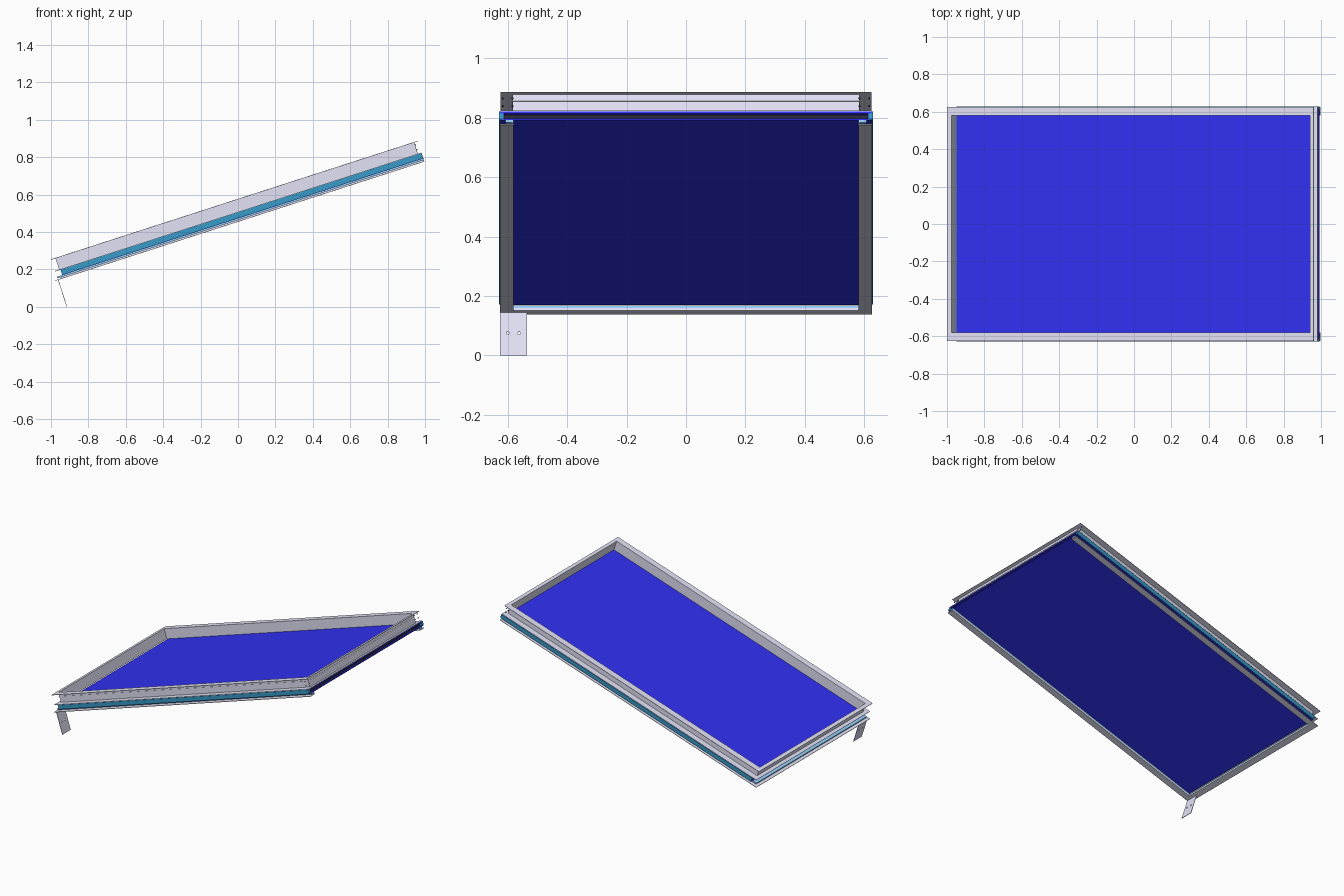
import bpy, bmesh, math
from mathutils import Matrix, Vector

if "Cube" in bpy.data.objects:
    bpy.data.objects.remove(bpy.data.objects["Cube"])

# Everything is laid out in a flat frame (u along length, y across, w normal), then tilted
TILT = Matrix.Rotation(-math.radians(17.9), 4, 'Y')


def material(name, rgb):
    m = bpy.data.materials.new(name)
    m.diffuse_color = (*rgb, 1)
    m.use_nodes = True
    m.node_tree.nodes["Principled BSDF"].inputs["Base Color"].default_value = m.diffuse_color
    return m


METAL = material("pale_metal", (0.76, 0.76, 0.92))
BLUE = material("cell_blue", (0.03, 0.03, 0.9))
TEAL = material("edge_teal", (0.04, 0.32, 0.58))
SKY = material("seal_light_blue", (0.3, 0.62, 0.95))
DARK = material("dark_core", (0.02, 0.02, 0.04))


def finish(name, bm, mat):
    bmesh.ops.recalc_face_normals(bm, faces=bm.faces[:])
    bm.transform(TILT)
    me = bpy.data.meshes.new(name)
    bm.to_mesh(me)
    bm.free()
    ob = bpy.data.objects.new(name, me)
    bpy.context.collection.objects.link(ob)
    if mat:
        me.materials.append(mat)
    return ob


def box(name, u, y, w, mat):
    bm = bmesh.new()
    size = (u[1] - u[0], y[1] - y[0], w[1] - w[0])
    mid = (sum(u) / 2, sum(y) / 2, sum(w) / 2)
    bmesh.ops.create_cube(bm, size=1, matrix=Matrix.Translation(mid) @ Matrix.Diagonal((*size, 1)))
    return finish(name, bm, mat)


def rod(name, u, y, w, r, length, mat):
    bm = bmesh.new()
    bmesh.ops.create_cone(bm, cap_ends=True, segments=12, radius1=r, radius2=r, depth=length,
                          matrix=Matrix.Translation((u, y, w)) @ Matrix.Rotation(math.pi / 2, 4, 'Y'))
    return finish(name, bm, mat)


def sweep(name, profile, corners, closed, mat):
    """Mitred sweep: each corner is (u, y, outward du, outward dy)."""
    bm = bmesh.new()
    rings = [[bm.verts.new(Vector((u + o * du, y + o * dy, w))) for o, w in profile]
             for u, y, du, dy in corners]
    n, k = len(rings), len(profile)
    for i in range(n if closed else n - 1):
        a, b = rings[i], rings[(i + 1) % n]
        for j in range(k):
            bm.faces.new((a[j], a[(j + 1) % k], b[(j + 1) % k], b[j]))
    if not closed:
        bm.faces.new(rings[0])
        bm.faces.new(rings[-1])
    return finish(name, bm, mat)


L, R, H = -0.847, 1.165, 0.58      # inner opening: low end, high end, half width

# Upper frame: outward C channel with a small bead on its outer wall
upper = [(0, .480), (1, .480), (1, .483), (.07, .483), (.07, .522), (.14, .522),
         (.14, .525), (.07, .525), (.07, .546), (1, .546), (1, .549), (0, .549)]
sweep("upper_frame", upper,
      [(R, -H, .022, -.045), (L, -H, -.026, -.045), (L, H, -.026, .045), (R, H, .022, .045)],
      True, METAL)

# Lower frame: three-sided C channel, open at the high end
E = 1.187
u_path = [(E, -H, 0, -.046), (L, -H, -.042, -.046), (L, H, -.042, .046), (E, H, 0, .046)]
lower = [(0, .432), (1, .432), (1, .435), (.07, .435), (.07, .441), (0, .441)]
sweep("lower_frame", lower, u_path, False, METAL)
sweep("lower_seal", [(0, .441), (.6, .441), (.6, .450), (0, .450)], u_path, False, SKY)

# Panel: two sheets with a dark core recessed at the high end
box("lower_sheet", (-.842, E), (-.625, .625), (.450, .455), BLUE)
box("upper_sheet", (-.842, E), (-.625, .625), (.473, .479), BLUE)
box("high_end_spacer", (1.15, 1.17), (-.615, .615), (.455, .473), DARK)
box("low_end_spacer", (-.842, -.825), (-.615, .615), (.455, .473), BLUE)
for side, s in (("front", -1), ("back", 1)):
    box(side + "_edge_strip", (-.842, E), tuple(sorted((s * .612, s * .629))), (.452, .480), TEAL)
    # Fasteners on the high end wall
    for i, y in enumerate((.584, .617)):
        for j, w in enumerate((.505, .532)):
            rod(f"{side}_fastener_{i}_{j}", R + .003, s * y, w, .003, .006, DARK)

# Single support leg with two bolt holes
leg = box("support_leg", (-.872, -.869), (-.626, -.535), (.281, .434), METAL)
for i, y in enumerate((-.6, -.562)):
    cutter = rod(f"hole_cutter_{i}", -.87, y, .36, .005, .05, None)
    cutter.hide_render = True
    cutter.hide_set(True)
    mod = leg.modifiers.new(f"hole_{i}", 'BOOLEAN')
    mod.operation = 'DIFFERENCE'
    mod.object = cutter
